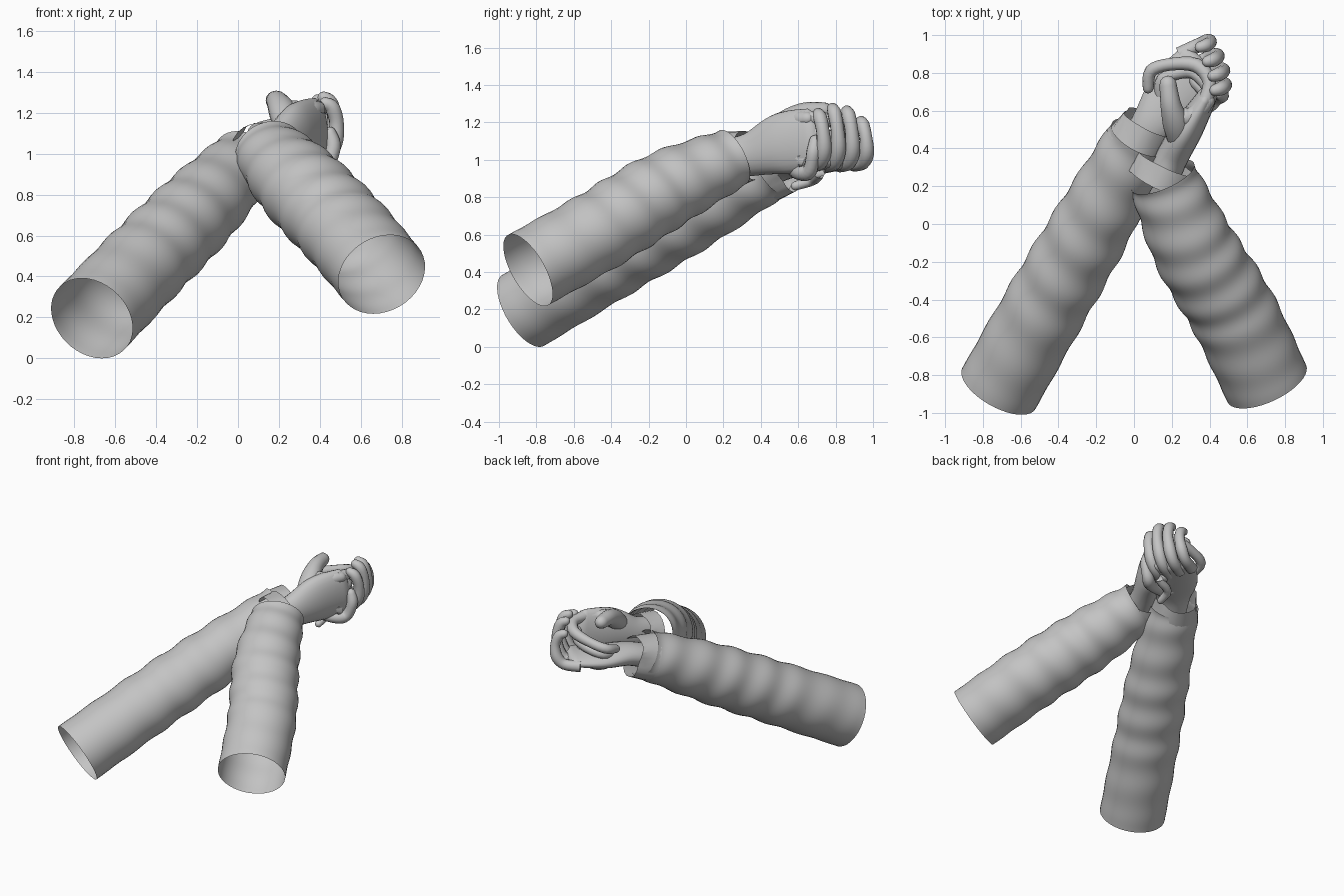
import bpy, bmesh, math
from mathutils import Vector

if "Cube" in bpy.data.objects:
    bpy.data.objects.remove(bpy.data.objects["Cube"], do_unlink=True)

grey = bpy.data.materials.new("plain grey")
grey.use_nodes = True
grey.diffuse_color = (0.55, 0.55, 0.55, 1)
grey.node_tree.nodes["Principled BSDF"].inputs["Base Color"].default_value = grey.diffuse_color

UP = Vector((0, 0, 1))


def spline(values, t):
    """Smooth interpolation through a list of vectors, t from 0 to 1."""
    n = len(values) - 1
    i = min(int(t * n), n - 1)
    f = t * n - i
    p = [Vector(values[max(0, min(n, i + k))]) for k in (-1, 0, 1, 2)]
    return 0.5 * (2 * p[1] + (p[2] - p[0]) * f
                  + (2 * p[0] - 5 * p[1] + 4 * p[2] - p[3]) * f ** 2
                  + (3 * p[1] - p[0] - 3 * p[2] + p[3]) * f ** 3)


def loft(name, path, radii, ref=UP, sides=16, steps=20, closed=True, bump=None, angle=50):
    """Tube along a path; radii are (across, along ref) half sizes."""
    bm = bmesh.new()
    rings = []

    def ring(centre, tangent, size, t):
        side = tangent.cross(ref).normalized()
        high = side.cross(tangent).normalized()
        verts = []
        for k in range(sides):
            a = math.tau * k / sides
            s = bump(t, a) if bump else 1
            verts.append(bm.verts.new(centre + side * math.cos(a) * size[0] * s
                                      + high * math.sin(a) * size[1] * s))
        rings.append(verts)

    for j in range(steps + 1):
        t = j / steps
        tangent = (spline(path, min(1, t + 0.01)) - spline(path, max(0, t - 0.01))).normalized()
        centre, size = spline(path, t), spline(radii, t)
        ring(centre, tangent, size, t)
    if closed:  # rounded far end
        depth = min(size)
        for a in (0.5, 1.0, 1.4):
            ring(centre + tangent * depth * math.sin(a), tangent, size * math.cos(a), 1)
    for low, top in zip(rings, rings[1:]):
        for k in range(sides):
            n = (k + 1) % sides
            bm.faces.new((low[k], low[n], top[n], top[k]))
    if closed:
        bm.faces.new(rings[0][::-1])
        bm.faces.new(rings[-1])
    bmesh.ops.recalc_face_normals(bm, faces=bm.faces)
    mesh = bpy.data.meshes.new(name)
    bm.to_mesh(mesh)
    bm.free()
    obj = bpy.data.objects.new(name, mesh)
    bpy.context.collection.objects.link(obj)
    mesh.materials.append(grey)
    bpy.ops.object.select_all(action="DESELECT")
    obj.select_set(True)
    bpy.context.view_layer.objects.active = obj
    bpy.ops.object.shade_smooth_by_angle(angle=math.radians(angle))


def wrinkles(t, a):
    """Soft fabric folds that fade out toward the open end."""
    fade = min(1, t * 2.5)
    return 1 + 0.027 * fade * math.sin(math.tau * 7 * t + 1.2 * math.sin(a + 0.6))


def ragged(t, a):
    """Uneven rim of a cuff."""
    return 1 + t * (0.1 * math.sin(3 * a + 1) + 0.05 * math.cos(5 * a))


def finger(name, path, r, ref=UP):
    loft(name, path, [(r * s, r * s) for s in (1.1, 1, 1.08, 0.92, 0.95, 0.8)], ref, 12, 20)


# Sleeves: open tubes with wrinkles
loft("right_sleeve", [(-0.715, -0.87, 0.195), (-0.46, -0.42, 0.46), (-0.2, 0.03, 0.72), (0.03, 0.46, 0.96)],
     [(0.222, 0.22), (0.22, 0.215), (0.208, 0.205), (0.168, 0.165)],
     sides=40, steps=100, closed=False, bump=wrinkles)
loft("left_sleeve", [(0.703, -0.845, 0.41), (0.525, -0.47, 0.62), (0.31, -0.11, 0.84), (0.15, 0.25, 1.01)],
     [(0.23, 0.216), (0.232, 0.216), (0.222, 0.208), (0.18, 0.16)],
     sides=40, steps=100, closed=False, bump=wrinkles)

# Cuffs: short folded bands with an uneven rim
loft("right_cuff", [(0.0, 0.42, 0.93), (0.07, 0.54, 0.97)], [(0.165, 0.165), (0.14, 0.14)],
     sides=24, steps=3, closed=False, bump=ragged, angle=30)
loft("left_cuff", [(0.12, 0.23, 1.0), (0.17, 0.33, 1.03)], [(0.172, 0.155), (0.16, 0.135)],
     sides=24, steps=3, closed=False, bump=ragged, angle=30)

# Left hand: upright palm, thumb on top joined to the palm by a web
loft("left_palm", [(0.14, 0.2, 1.0), (0.2, 0.35, 1.03), (0.29, 0.51, 1.085), (0.385, 0.67, 1.11)],
     [(0.085, 0.105), (0.085, 0.118), (0.08, 0.165), (0.055, 0.165)], sides=24, steps=24)
for i, label in enumerate(("index", "middle", "ring", "little")):
    z = 1.225 - 0.075 * i
    tuck = 0.045 * i
    reach = 0.06 * i
    finger("left_%s_finger" % label,
           [(0.37, 0.63, z), (0.4, 0.75 - tuck, z - 0.01), (0.33, 0.84 - tuck, z - 0.04),
            (0.19 + reach, 0.845 - tuck, z - 0.08), (0.09 + reach, 0.81 - tuck, z - 0.11),
            (0.075 + reach, 0.72 - tuck, z - 0.14)],
           0.036 - 0.002 * i)
loft("left_thumb", [(0.25, 0.38, 1.08), (0.225, 0.52, 1.19), (0.195, 0.63, 1.25), (0.18, 0.74, 1.262)],
     [(0.05, 0.05), (0.07, 0.065), (0.055, 0.055), (0.045, 0.045)])
finger("left_thumb_web", [(0.21, 0.57, 1.21), (0.3, 0.57, 1.21), (0.39, 0.65, 1.22)], 0.048)

# Right hand: cupped palm underneath, fingers curling upward
loft("right_palm", [(0.0, 0.38, 0.91), (0.1, 0.53, 0.97), (0.22, 0.69, 0.98), (0.355, 0.825, 0.995)],
     [(0.1, 0.085), (0.115, 0.075), (0.155, 0.06), (0.15, 0.045)], sides=24, steps=24)
row = Vector((-0.36, 0.93, 0))
lengths = (0.95, 1.05, 1.0, 0.8)
for i, label in enumerate(("index", "middle", "ring", "little")):
    base = Vector((0.33, 0.82, 0.985)) + row * (0.082 * i - 0.11)
    shift = (0.0, 0.02, 0.02, 0.01)[i]
    finger("right_%s_finger" % label,
           [base + Vector((x + shift, y, z * lengths[i])) for x, y, z in
            ((-0.05, -0.05, -0.01), (0.05, 0.0, 0.0), (0.1, 0.02, 0.07),
             (0.113, 0.015, 0.17), (0.093, 0.0, 0.25), (0.06, -0.01, 0.275))],
           0.039 - 0.002 * (i == 3), row)
finger("right_thumb", [(0.24, 0.58, 0.95), (0.36, 0.61, 0.93), (0.43, 0.66, 0.94),
                       (0.465, 0.68, 1.03), (0.45, 0.69, 1.1)], 0.04, row)
